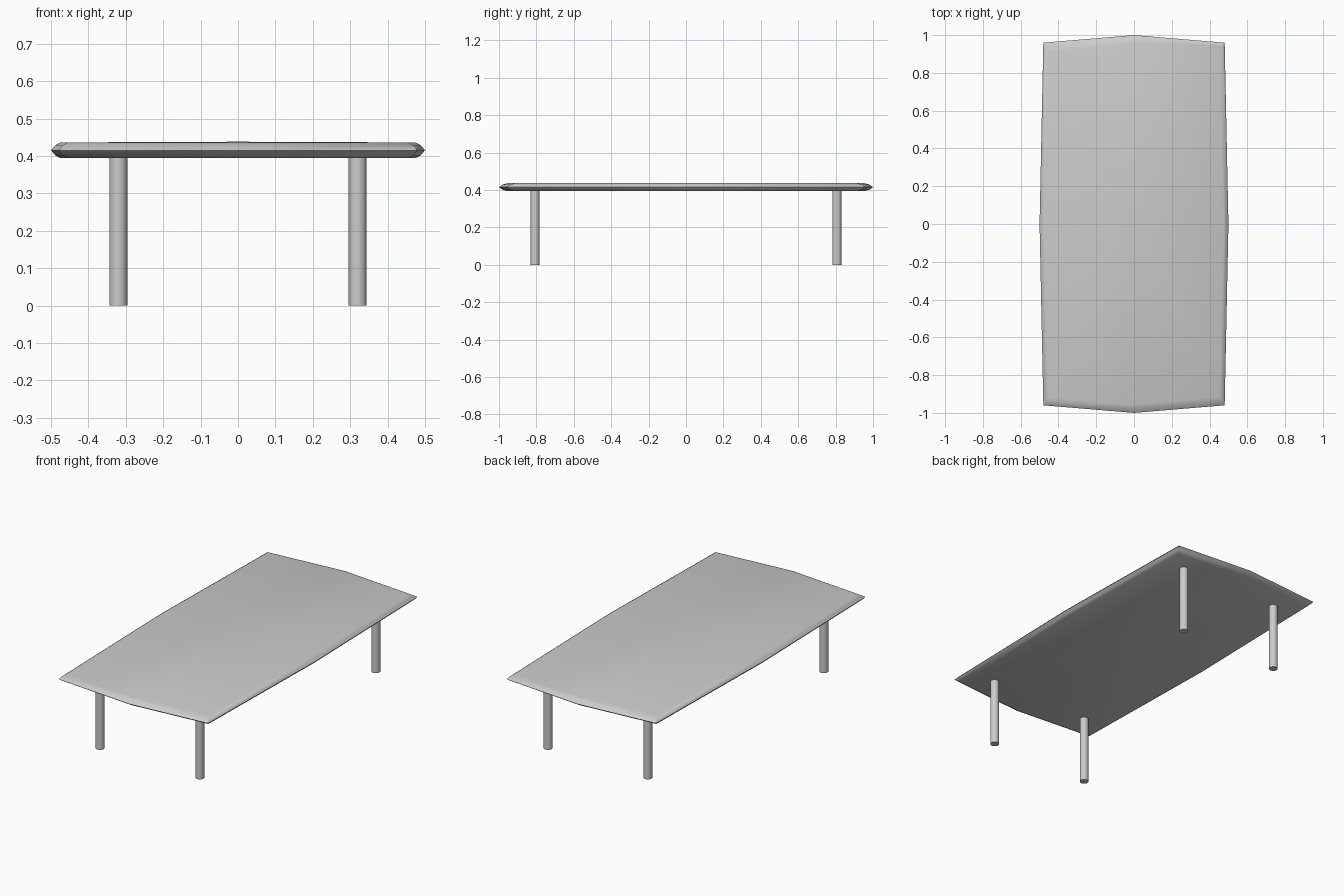
import bpy, bmesh, math

if "Cube" in bpy.data.objects:
    bpy.data.objects.remove(bpy.data.objects["Cube"])


def smooth(obj, angle):
    bpy.ops.object.select_all(action='DESELECT')
    obj.select_set(True)
    bpy.context.view_layer.objects.active = obj
    bpy.ops.object.shade_smooth_by_angle(angle=math.radians(angle))


# table top: eight-sided bowed outline, stacked in rings to a pointed edge
def outline(dx, dy):
    cx, cy, mx, my = 0.48 - dx, 0.96 - dy, 0.5 - dx, 1.0 - dy
    return [(mx, 0), (cx, cy), (0, my), (-cx, cy),
            (-mx, 0), (-cx, -cy), (0, -my), (cx, -cy)]


rings = [(0.025, 0.045, 0.394), (0.012, 0.020, 0.401), (0, 0, 0.415),
         (0.012, 0.020, 0.429), (0.025, 0.045, 0.436)]
bm = bmesh.new()
loops = [[bm.verts.new((x, y, z)) for x, y in outline(dx, dy)] for dx, dy, z in rings]
for a, b in zip(loops, loops[1:]):
    for i in range(8):
        j = (i + 1) % 8
        bm.faces.new((a[i], a[j], b[j], b[i]))
# slightly crowned top and flat underside
for loop, z in ((loops[0], 0.394), (loops[-1], 0.438)):
    c = bm.verts.new((0, 0, z))
    for i in range(8):
        bm.faces.new((c, loop[i], loop[(i + 1) % 8]))
bmesh.ops.recalc_face_normals(bm, faces=bm.faces)
mesh = bpy.data.meshes.new("table_top")
bm.to_mesh(mesh)
bm.free()
top = bpy.data.objects.new("table_top", mesh)
bpy.context.collection.objects.link(top)
smooth(top, 50)

# four round legs
for name_y, sy in (("front", -1), ("back", 1)):
    for name_x, sx in (("left", -1), ("right", 1)):
        bpy.ops.mesh.primitive_cylinder_add(
            vertices=24, radius=0.024, depth=0.398,
            location=(sx * 0.32, sy * 0.807, 0.199))
        leg = bpy.context.object
        leg.name = f"{name_y}_{name_x}_leg"
        smooth(leg, 35)
